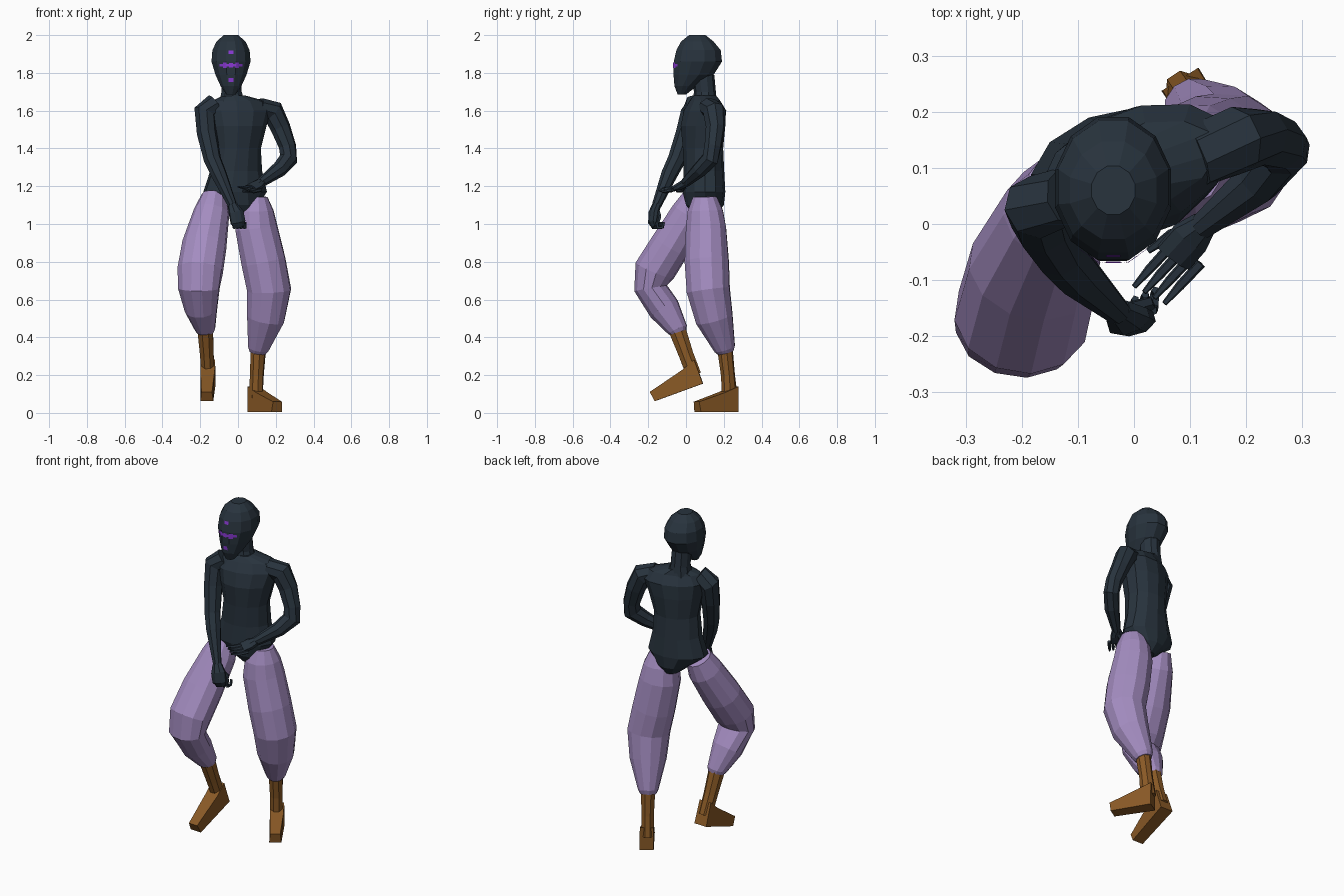
import bpy, bmesh, math
from mathutils import Vector
from mathutils.bvhtree import BVHTree


def material(name, rgb):
    m = bpy.data.materials.new(name)
    m.diffuse_color = (*rgb, 1)
    return m


SLATE = material("dark slate", (0.021, 0.033, 0.047))
LAVENDER = material("lavender cloth", (0.37, 0.265, 0.53))
BROWN = material("brown leather", (0.25, 0.10, 0.019))
PURPLE = material("bright purple", (0.25, 0.04, 0.65))


def finish(name, bm, mat):
    bmesh.ops.recalc_face_normals(bm, faces=bm.faces)
    me = bpy.data.meshes.new(name)
    bm.to_mesh(me)
    bm.free()
    me.materials.append(mat)
    ob = bpy.data.objects.new(name, me)
    bpy.context.collection.objects.link(ob)
    return ob


def loft(name, rings, n, mat, ref=(1, 0, 0), level=False):
    """Skin elliptical rings (x, y, z, a, b[, yaw]); level rings stay horizontal."""
    bm = bmesh.new()
    pts = [Vector(r[:3]) for r in rings]
    loops = []
    for i, r in enumerate(rings):
        if level:
            w = math.radians(r[5] if len(r) > 5 else 0)
            u, v = Vector((math.cos(w), math.sin(w), 0)), Vector((-math.sin(w), math.cos(w), 0))
        else:
            t = Vector()
            if i:
                t += (pts[i] - pts[i - 1]).normalized()
            if i < len(pts) - 1:
                t += (pts[i + 1] - pts[i]).normalized()
            t.normalize()
            u = Vector(ref)
            u = (u - t * u.dot(t)).normalized()
            v = t.cross(u)
        ring = []
        for k in range(n):
            q = math.tau * (k + 0.5) / n
            ring.append(bm.verts.new(pts[i] + u * r[3] * math.cos(q) + v * r[4] * math.sin(q)))
        loops.append(ring)
    for p, q in zip(loops, loops[1:]):
        for k in range(n):
            bm.faces.new((p[k], p[(k + 1) % n], q[(k + 1) % n], q[k]))
    bm.faces.new(loops[0])
    bm.faces.new(loops[-1])
    return finish(name, bm, mat)


def foot(name, heel, toe, width):
    """Wedge foot: side profile swept across its width, narrower at the toe."""
    heel, toe = Vector(heel), Vector(toe)
    d = (toe - heel).normalized()
    side = d.cross(Vector((0, 0, 1))).normalized()
    up = side.cross(d)
    L = (toe - heel).length
    prof = [(0, 0, 1), (L, 0, .85), (L + .008, .055, .7), (.08, .105, .95), (0, .135, .95)]
    bm = bmesh.new()
    rows = [[bm.verts.new(heel + d * a + up * h + side * s * width / 2 * w) for a, h, w in prof]
            for s in (-1, 1)]
    for k in range(5):
        j = (k + 1) % 5
        bm.faces.new((rows[0][k], rows[0][j], rows[1][j], rows[1][k]))
    for row in rows:
        bm.faces.new(row)
    return finish(name, bm, BROWN)


# Torso, twisted slightly so the right shoulder leads
loft("torso", [
    (.02, .10, 1.05, .05, .065, 18), (.005, .10, 1.10, .10, .10, 16),
    (-.015, .095, 1.17, .172, .11, 12), (-.01, .095, 1.28, .14, .105, 14),
    (-.005, .09, 1.40, .128, .105, 18), (.0, .09, 1.52, .155, .115, 20),
    (.005, .10, 1.60, .18, .105, 20), (.005, .10, 1.65, .15, .075, 18),
    (-.02, .10, 1.68, .06, .06, 10)], 12, SLATE, level=True)
loft("neck", [(-.03, .10, 1.63, .075, .065), (-.034, .10, 1.70, .056, .058),
              (-.036, .09, 1.79, .055, .06)], 10, SLATE, level=True)

# Head: z, front y, back y, half width
head_rings = [(1.685, -.045, .0, .025), (1.73, -.063, .06, .057), (1.79, -.07, .15, .085),
              (1.86, -.069, .195, .107), (1.92, -.055, .188, .102),
              (1.965, -.03, .15, .08), (2.0, .015, .105, .04)]
head = loft("head", [(-.037, (f + b) / 2, z, a, (b - f) / 2) for z, f, b, a in head_rings],
            12, SLATE, level=True)

# Face markings: thin plates projected onto the front of the head
tree = BVHTree.FromPolygons([v.co for v in head.data.vertices],
                            [p.vertices for p in head.data.polygons])


def mark(name, cx, cz, w, h, nx=9, nz=3):
    bm = bmesh.new()
    grid = []
    for j in range(nz):
        row = []
        for i in range(nx):
            x, z = cx + w * (i / (nx - 1) - .5), cz + h * (j / (nz - 1) - .5)
            hit = tree.ray_cast(Vector((x, -1, z)), Vector((0, 1, 0)))[0]
            row.append(bm.verts.new((x, hit.y - .004, z)))
        grid.append(row)
    for j in range(nz - 1):
        for i in range(nx - 1):
            bm.faces.new((grid[j][i], grid[j][i + 1], grid[j + 1][i + 1], grid[j + 1][i]))
    return finish(name, bm, PURPLE)


for cx, cz, w, h in [(-.037, 1.91, .026, .018), (-.037, 1.763, .026, .022),
                     (-.037, 1.84, .12, .014), (-.07, 1.84, .02, .03),
                     (-.004, 1.84, .02, .03), (-.037, 1.84, .02, .024)]:
    mark("face_mark", cx, cz, w, h)

# Right arm hangs across the front
loft("right_arm", [
    (-.12, .05, 1.635, .06, .05), (-.175, .03, 1.59, .062, .058), (-.165, .0, 1.48, .053, .055),
    (-.135, -.05, 1.34, .046, .048), (-.10, -.09, 1.26, .042, .043),
    (-.03, -.155, 1.10, .024, .026)], 8, SLATE, ref=(1, .6, 0))
loft("right_hand", [(-.03, -.155, 1.10, .026, .024), (-.01, -.172, 1.06, .042, .025),
                    (.0, -.175, 1.01, .042, .024), (.005, -.165, .985, .03, .016)],
     8, SLATE, ref=(1, .3, 0))
for i in range(4):
    x, y = -.022 + i * .018, -.178 + i * .008
    loft("right_finger", [(x, y, 1.01, .010, .010), (x + .003, y + .005, .98, .010, .010),
                          (x + .006, y + .03, .982, .009, .009),
                          (x + .006, y + .036, 1.01, .007, .007)], 5, SLATE)
loft("right_thumb", [(-.01, -.15, 1.07, .012, .012), (.025, -.14, 1.04, .011, .011),
                     (.032, -.148, 1.005, .007, .007)], 5, SLATE, ref=(0, 1, 0))

# Left arm bends at the elbow and folds over the belly
loft("left_arm", [
    (.11, .12, 1.62, .058, .05), (.185, .15, 1.595, .06, .062), (.225, .155, 1.51, .05, .055),
    (.262, .142, 1.41, .045, .048), (.268, .128, 1.345, .043, .052),
    (.22, .075, 1.29, .042, .042), (.12, -.005, 1.218, .024, .026)],
     8, SLATE, ref=(-.6, .8, 0))
loft("left_hand", [(.125, .0, 1.22, .025, .024), (.10, -.025, 1.205, .038, .022),
                   (.07, -.06, 1.19, .038, .016)], 8, SLATE, ref=(.7, -.6, -.3))
for i in range(4):
    x, y, z = .05 + i * .018, -.05 - i * .010, 1.20 - i * .007
    loft("left_finger", [(x + .015, y + .01, z, .010, .010), (x - .022, y - .03, z - .008, .009, .009),
                         (x - .05, y - .062, z - .002, .005, .005)], 5, SLATE, ref=(0, 0, 1))
loft("left_thumb", [(.105, -.01, 1.20, .012, .012), (.065, -.02, 1.178, .011, .011),
                    (.025, -.048, 1.172, .006, .006)], 5, SLATE, ref=(0, 0, 1))

# Baggy trouser legs: left one stands, right one is bent forward
loft("left_trouser_leg", [
    (.095, .10, 1.145, .062, .065), (.093, .102, 1.07, .098, .095), (.097, .106, .98, .115, .108),
    (.135, .11, .80, .120, .120), (.165, .118, .65, .119, .117),
    (.147, .15, .50, .102, .102), (.108, .205, .34, .056, .058),
    (.105, .21, .32, .045, .045)], 12, LAVENDER, ref=(.9, .45, 0))
loft("right_trouser_leg", [
    (-.125, .06, 1.145, .068, .075), (-.14, .02, 1.06, .095, .097),
    (-.178, -.08, .89, .119, .107), (-.20, -.165, .755, .122, .110),
    (-.207, -.187, .66, .112, .088), (-.195, -.115, .55, .088, .085),
    (-.173, -.045, .44, .053, .055), (-.172, -.04, .425, .044, .045)],
     12, LAVENDER, ref=(1, -.15, 0))

# Boots
loft("left_boot_shaft", [(.108, .205, .35, .042, .042), (.10, .222, .20, .037, .038),
                         (.093, .232, .08, .036, .044)], 8, BROWN, ref=(.83, .56, 0))
foot("left_boot_foot", (.082, .258, .004), (.205, .062, .004), .078)
loft("right_boot_shaft", [(-.174, -.05, .45, .045, .050), (-.165, .0, .31, .039, .042),
                          (-.158, .042, .20, .037, .042)], 8, BROWN)
foot("right_boot_foot", (-.158, .09, .155), (-.165, -.165, .062), .080)
